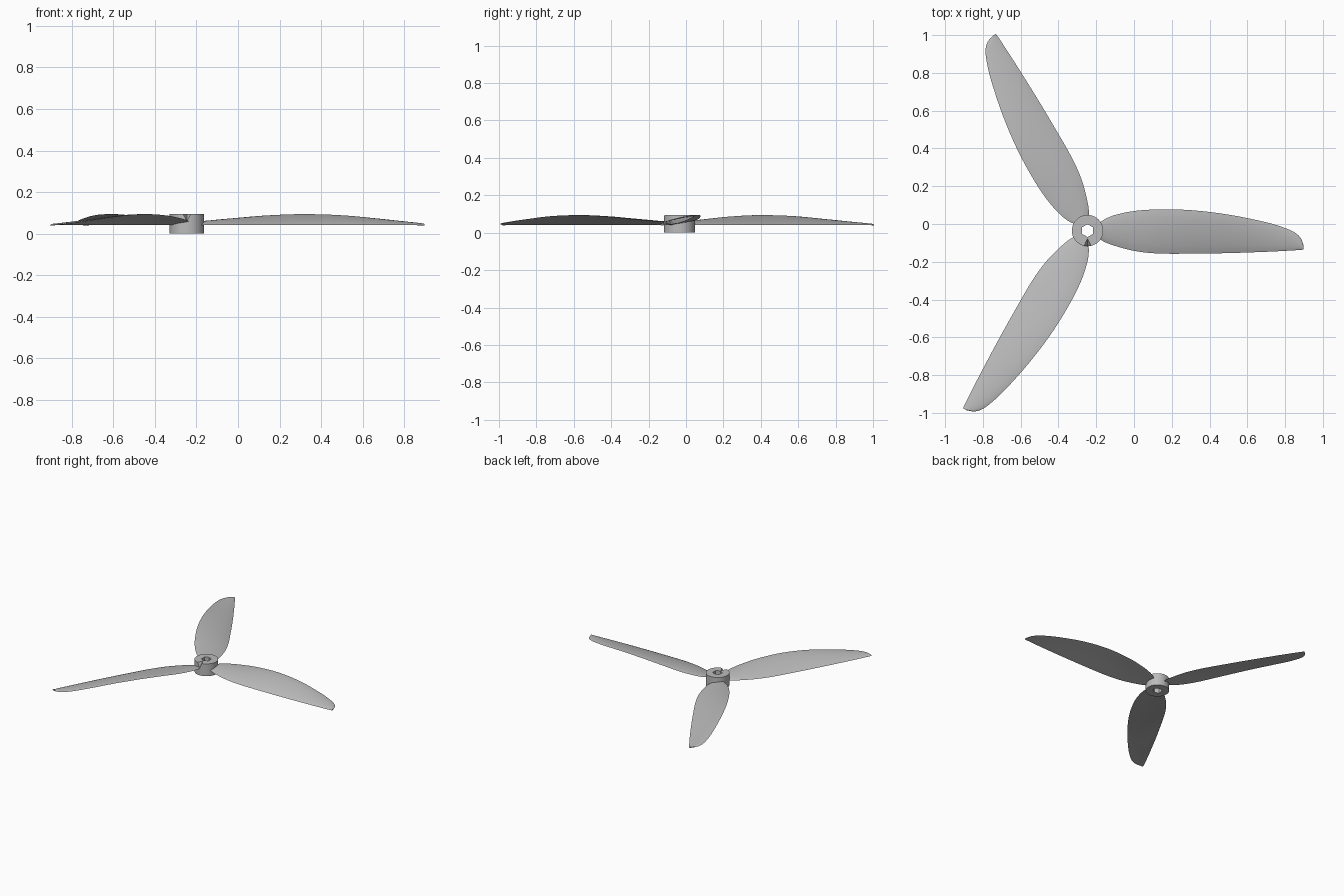
import bpy, bmesh, math
from mathutils import Matrix, Vector

cube = bpy.data.objects.get("Cube")
if cube:
    bpy.data.objects.remove(cube, do_unlink=True)

HUB = Vector((-0.246, -0.035, 0))
HUB_HEIGHT = 0.095
BLADES = 3
SIDE_POINTS = 10

grey = bpy.data.materials.new("plain grey")
grey.use_nodes = True
colour = (0.5, 0.5, 0.5, 1)
grey.diffuse_color = colour
grey.node_tree.nodes["Principled BSDF"].inputs["Base Color"].default_value = colour


def make_object(name, bm):
    bmesh.ops.recalc_face_normals(bm, faces=bm.faces)
    mesh = bpy.data.meshes.new(name)
    bm.to_mesh(mesh)
    bm.free()
    mesh.materials.append(grey)
    obj = bpy.data.objects.new(name, mesh)
    bpy.context.collection.objects.link(obj)
    return obj


def cylinder(name, radius, low, high, sides):
    bm = bmesh.new()
    bmesh.ops.create_cone(bm, cap_ends=True, segments=sides, radius1=radius,
                          radius2=radius, depth=high - low,
                          matrix=Matrix.Translation((0, 0, (low + high) / 2)))
    return make_object(name, bm)


def cut(target, cutter):
    cutter.hide_render = True
    mod = target.modifiers.new("cut", 'BOOLEAN')
    mod.operation = 'DIFFERENCE'
    mod.solver = 'EXACT'
    mod.object = cutter
    bpy.context.view_layer.objects.active = target
    bpy.ops.object.modifier_apply(modifier=mod.name)
    bpy.data.objects.remove(cutter, do_unlink=True)


def smooth(obj, degrees):
    bpy.ops.object.select_all(action='DESELECT')
    obj.select_set(True)
    bpy.context.view_layer.objects.active = obj
    bpy.ops.object.shade_smooth_by_angle(angle=math.radians(degrees))


# Hub with a faceted shaft hole and a small notch in its top rim
hub = cylinder("hub", 0.083, 0, HUB_HEIGHT, 40)
cut(hub, cylinder("shaft_cutter", 0.034, -0.1, 0.2, 6))
bm = bmesh.new()
for point in ((0, -0.1, 0.045), (-0.03, -0.1, 0.1), (0.03, -0.1, 0.1), (0, -0.035, 0.1)):
    bm.verts.new(point)
bmesh.ops.convex_hull(bm, input=bm.verts)
cut(hub, make_object("notch_cutter", bm))
hub.location = HUB
smooth(hub, 30)

# Blade stations: radius, trailing edge, leading edge, leading edge height
STATIONS = [
    (0.05, -0.035, 0.03, 0.058), (0.09, -0.06, 0.06, 0.06),
    (0.15, -0.082, 0.084, 0.066), (0.25, -0.108, 0.104, 0.075),
    (0.37, -0.121, 0.112, 0.086), (0.55, -0.122, 0.108, 0.094),
    (0.75, -0.119, 0.084, 0.088), (0.95, -0.112, 0.043, 0.068),
    (1.05, -0.107, 0.012, 0.056), (1.10, -0.104, -0.012, 0.05),
    (1.13, -0.102, -0.042, 0.046), (1.144, -0.1, -0.08, 0.044),
]


def refine(rows, steps=4):
    """Smooth curve through the stations."""
    pts = [Vector(r) for r in rows]
    out = []
    for i in range(len(pts) - 1):
        a, b = pts[i], pts[i + 1]
        before, after = pts[max(i - 1, 0)], pts[min(i + 2, len(pts) - 1)]
        span = b[0] - a[0]
        ma = (b - before) * (span / (b[0] - before[0]))
        mb = (after - a) * (span / (after[0] - a[0]))
        for k in range(steps):
            t = k / steps
            out.append(a * (2*t**3 - 3*t**2 + 1) + ma * (t**3 - 2*t**2 + t)
                       + b * (3*t**2 - 2*t**3) + mb * (t**3 - t**2))
    return out + [pts[-1]]


def section(station):
    """Thin cambered ring across the blade chord."""
    r, back, front, top = station
    low = 0.041
    steps = [i / SIDE_POINTS for i in range(SIDE_POINTS + 1)]
    ring = [(t, 1) for t in steps] + [(t, -1) for t in reversed(steps[1:-1])]
    for t, side in ring:
        bulge = 4 * t * (1 - t)
        z = low + (top - low) * t + bulge * 0.035 * (front - back)
        yield r, back + (front - back) * t, z + side * 0.004 * math.sqrt(bulge)


def make_blade(name, angle):
    bm = bmesh.new()
    rings = [[bm.verts.new(p) for p in section(s)] for s in refine(STATIONS)]
    count = len(rings[0])
    for a, b in zip(rings, rings[1:]):
        for i in range(count):
            j = (i + 1) % count
            bm.faces.new((a[i], a[j], b[j], b[i]))
    bm.faces.new(rings[0])
    bm.faces.new(rings[-1])
    bm.transform(Matrix.Rotation(angle, 4, 'Z'))
    blade = make_object(name, bm)
    blade.location = HUB
    smooth(blade, 40)


# Three equal blades around the hub
for n, name in enumerate(("left_blade", "back_blade", "front_blade")):
    make_blade(name, n * math.tau / BLADES)
